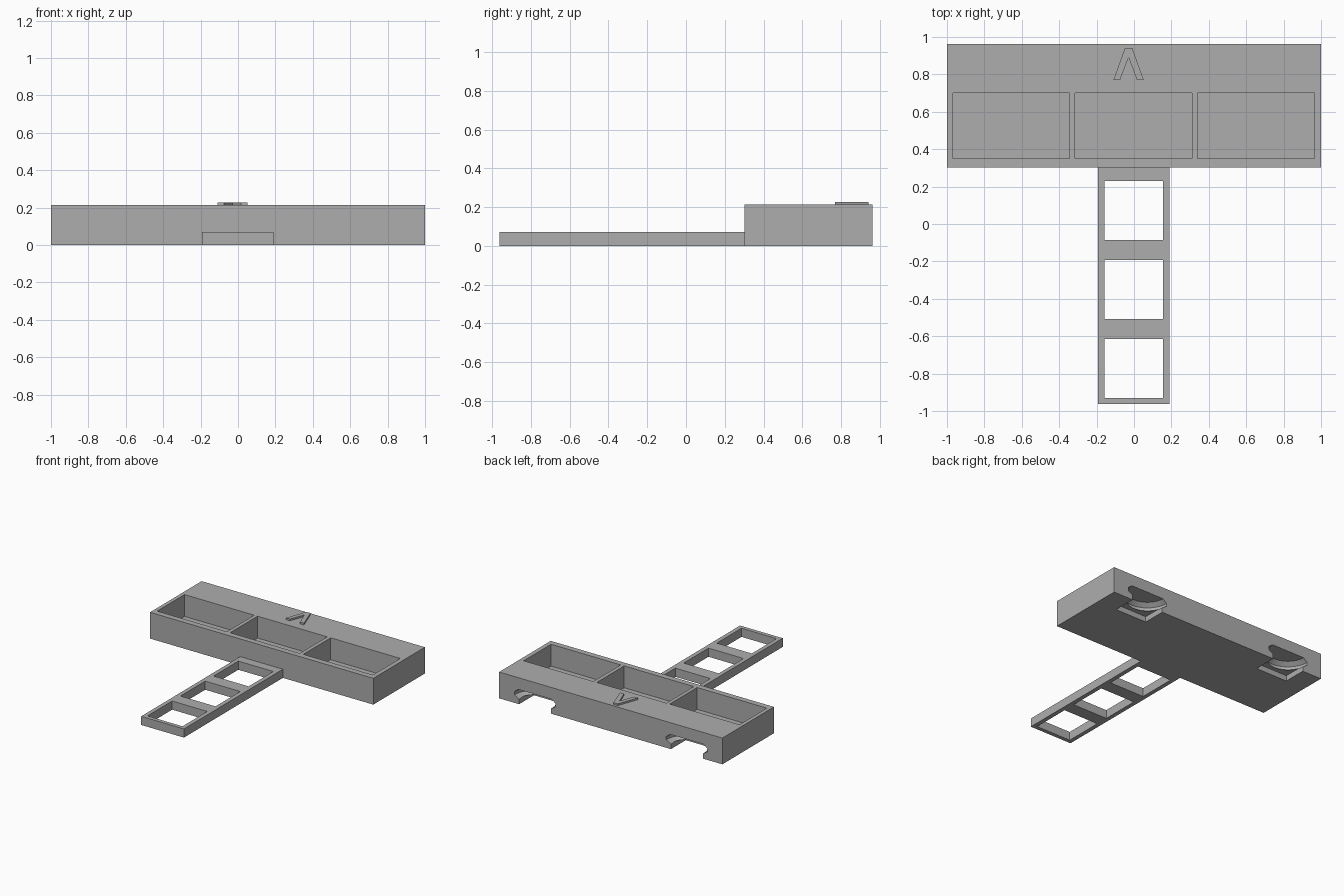
import bpy, bmesh, math
from mathutils import Matrix, Vector

if "Cube" in bpy.data.objects:
    bpy.data.objects.remove(bpy.data.objects["Cube"], do_unlink=True)

# One plain grey plastic
GREY = 0.42
plastic = bpy.data.materials.new("grey plastic")
plastic.use_nodes = True
plastic.diffuse_color = (GREY, GREY, GREY, 1)
plastic.node_tree.nodes["Principled BSDF"].inputs["Base Color"].default_value = (GREY, GREY, GREY, 1)


def finish(name, bm):
    bmesh.ops.recalc_face_normals(bm, faces=bm.faces)
    mesh = bpy.data.meshes.new(name)
    bm.to_mesh(mesh)
    bm.free()
    mesh.materials.append(plastic)
    obj = bpy.data.objects.new(name, mesh)
    bpy.context.collection.objects.link(obj)
    return obj


def box(name, x, y, z):
    low, high = Vector((x[0], y[0], z[0])), Vector((x[1], y[1], z[1]))
    bm = bmesh.new()
    bmesh.ops.create_cube(bm, size=1, matrix=Matrix.Translation((low + high) / 2)
                          @ Matrix.Diagonal((*(high - low), 1)))
    return finish(name, bm)


def turned(name, profile, centre, steps=48):
    # Solid of revolution about a vertical axis
    bm = bmesh.new()
    verts = [bm.verts.new((r, 0, z)) for r, z in profile]
    edges = [bm.edges.new(pair) for pair in zip(verts, verts[1:])]
    bmesh.ops.spin(bm, geom=verts + edges, cent=(0, 0, 0), axis=(0, 0, 1),
                   angle=math.tau, steps=steps)
    bmesh.ops.remove_doubles(bm, verts=bm.verts, dist=0.0001)
    bmesh.ops.translate(bm, verts=bm.verts, vec=centre)
    return finish(name, bm)


def cut(target, cutters):
    for cutter in cutters:
        mod = target.modifiers.new("cut", 'BOOLEAN')
        mod.operation, mod.solver, mod.object = 'DIFFERENCE', 'EXACT', cutter
    graph = bpy.context.evaluated_depsgraph_get()
    mesh = bpy.data.meshes.new_from_object(target.evaluated_get(graph))
    target.modifiers.clear()
    target.data = mesh
    for cutter in cutters:
        bpy.data.objects.remove(cutter, do_unlink=True)


BACK, STEP, TOP = 0.963, 0.303, 0.213

# Wide tray with three pockets
tray = box("tray", (-1, 1), (STEP, BACK), (0, TOP))
cutters = [box("pocket_cutter", (c - 0.312, c + 0.312), (0.35, 0.70), (0.036, 0.3))
           for c in (-0.657, -0.003, 0.652)]

# Two undercut mounting slots, open to the back and the underside
head = [(0, 0.04), (0.143, 0.04), (0.185, 0.065), (0.185, 0.09), (0.15, 0.118), (0, 0.118)]
for c in (-0.682, 0.678):
    cutters.append(box("neck_cutter", (c - 0.143, c + 0.143), (BACK - 0.19, 1.2), (-0.1, 0.045)))
    cutters.append(turned("head_cutter", head, (c, BACK, 0)))
cut(tray, cutters)

# Ladder arm with three square openings
arm = box("ladder_arm", (-0.193, 0.19), (-BACK, STEP), (0, 0.07))
cut(arm, [box("window_cutter", (-0.159, 0.155), (c - 0.158, c + 0.158), (-0.1, 0.2))
          for c in (0.073, -0.351, -0.773)])

# Raised direction arrow
outline = [(-0.11, 0.77), (-0.048, 0.942), (-0.01, 0.942), (0.052, 0.77),
           (0.016, 0.77), (-0.029, 0.89), (-0.075, 0.77)]
bm = bmesh.new()
face = bm.faces.new([bm.verts.new((x, y, TOP - 0.002)) for x, y in outline])
raised = bmesh.ops.extrude_face_region(bm, geom=[face])["geom"]
bmesh.ops.translate(bm, vec=(0, 0, 0.016),
                    verts=[v for v in raised if isinstance(v, bmesh.types.BMVert)])
finish("direction_arrow", bm)
